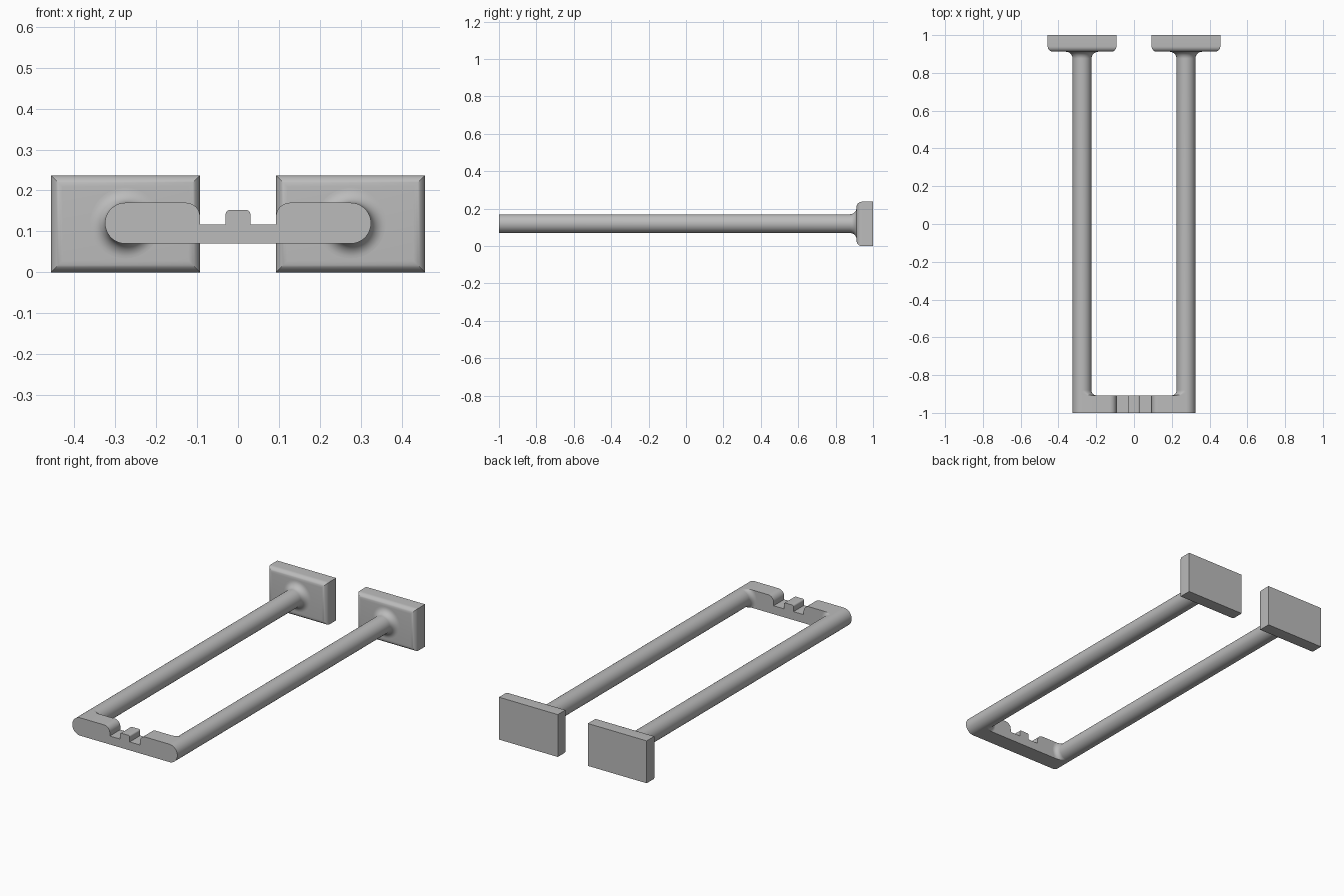
import bpy, bmesh, math
from math import sin, cos, pi

if "Cube" in bpy.data.objects:
    bpy.data.objects.remove(bpy.data.objects["Cube"])

CX, CZ, R = 0.275, 0.12, 0.05      # rod axis and radius
BACK = -0.907                      # rear face of the crossbar
PLATE_Y = 0.912                    # front face of the end plates
SEG = 64

grey = bpy.data.materials.new("light grey")
grey.diffuse_color = (0.50, 0.50, 0.50, 1)
grey.use_nodes = True
grey.node_tree.nodes["Principled BSDF"].inputs["Base Color"].default_value = grey.diffuse_color


def finish(bm, name, angle=30):
    bmesh.ops.recalc_face_normals(bm, faces=bm.faces)
    me = bpy.data.meshes.new(name)
    bm.to_mesh(me)
    bm.free()
    ob = bpy.data.objects.new(name, me)
    me.materials.append(grey)
    bpy.context.collection.objects.link(ob)
    bpy.ops.object.select_all(action='DESELECT')
    ob.select_set(True)
    bpy.context.view_layer.objects.active = ob
    bpy.ops.object.shade_smooth_by_angle(angle=math.radians(angle))
    return ob


def arc(cx, cz, r, a0, a1, n):
    return [(cx + r * cos(math.radians(a0 + (a1 - a0) * i / n)),
             cz + r * sin(math.radians(a0 + (a1 - a0) * i / n))) for i in range(n + 1)]


def skin(bm, rings, closed=True):
    rows = [[bm.verts.new(p) for p in ring] for ring in rings]
    n = len(rows[0])
    for a, b in zip(rows, rows[1:]):
        for i in range(n if closed else n - 1):
            j = (i + 1) % n
            bm.faces.new((a[i], a[j], b[j], b[i]))


# Crossbar: rounded strip with a sunken middle and a small locating tab
half = [(0.03, 0.117), (0.093, 0.117)]
half += arc(0.127, 0.136, 0.034, 180, 90, 10)
half += arc(CX, CZ, R, 90, -90, SEG // 2)
half = arc(0.021, 0.143, 0.009, 90, 0, 5) + half
outline = half + [(-x, z) for x, z in reversed(half)]
bm = bmesh.new()
face = bm.faces.new([bm.verts.new((x, -1, z)) for x, z in outline])
ext = bmesh.ops.extrude_face_region(bm, geom=[face])
moved = [v for v in ext["geom"] if isinstance(v, bmesh.types.BMVert)]
bmesh.ops.translate(bm, verts=moved, vec=(0, BACK + 1, 0))
finish(bm, "crossbar")

for side, s in (("left", -1), ("right", 1)):
    # Rod, flaring into the end plate with a fillet
    f = 0.036
    prof = [(BACK, R)] + [(PLATE_Y - f + f * sin(t * pi / 20), R + f - f * cos(t * pi / 20))
                          for t in range(11)]
    bm = bmesh.new()
    skin(bm, [[(s * CX + r * cos(2 * pi * i / SEG), y, CZ + r * sin(2 * pi * i / SEG))
               for i in range(SEG)] for y, r in prof])
    finish(bm, side + "_rod")

    # Inner fillet between rod and crossbar, trimmed to the bar height
    g = 0.025
    rings = []
    for t in range(9):
        a = t * pi / 16
        y, r = BACK + g - g * sin(a), R + g - g * cos(a)
        rings.append([(s * (CX - r * cos(b * pi / 32)), y,
                       CZ + max(-R, min(R, r * sin(b * pi / 32)))) for b in range(-16, 17)])
    bm = bmesh.new()
    skin(bm, rings, closed=False)
    finish(bm, side + "_inner_fillet")

    # End plate with rounded front edges and mitred corners
    bm = bmesh.new()
    bmesh.ops.create_cube(bm, size=1)
    for v in bm.verts:
        v.co = (s * CX + v.co.x * 0.364, (PLATE_Y + 1) / 2 + v.co.y * (1 - PLATE_Y),
                0.1185 + v.co.z * 0.237)
    front = [e for e in bm.edges if all(v.co.y < 0.95 for v in e.verts)]
    bmesh.ops.bevel(bm, geom=front, offset=0.028, segments=8, profile=0.5, affect='EDGES')
    finish(bm, side + "_end_plate")
